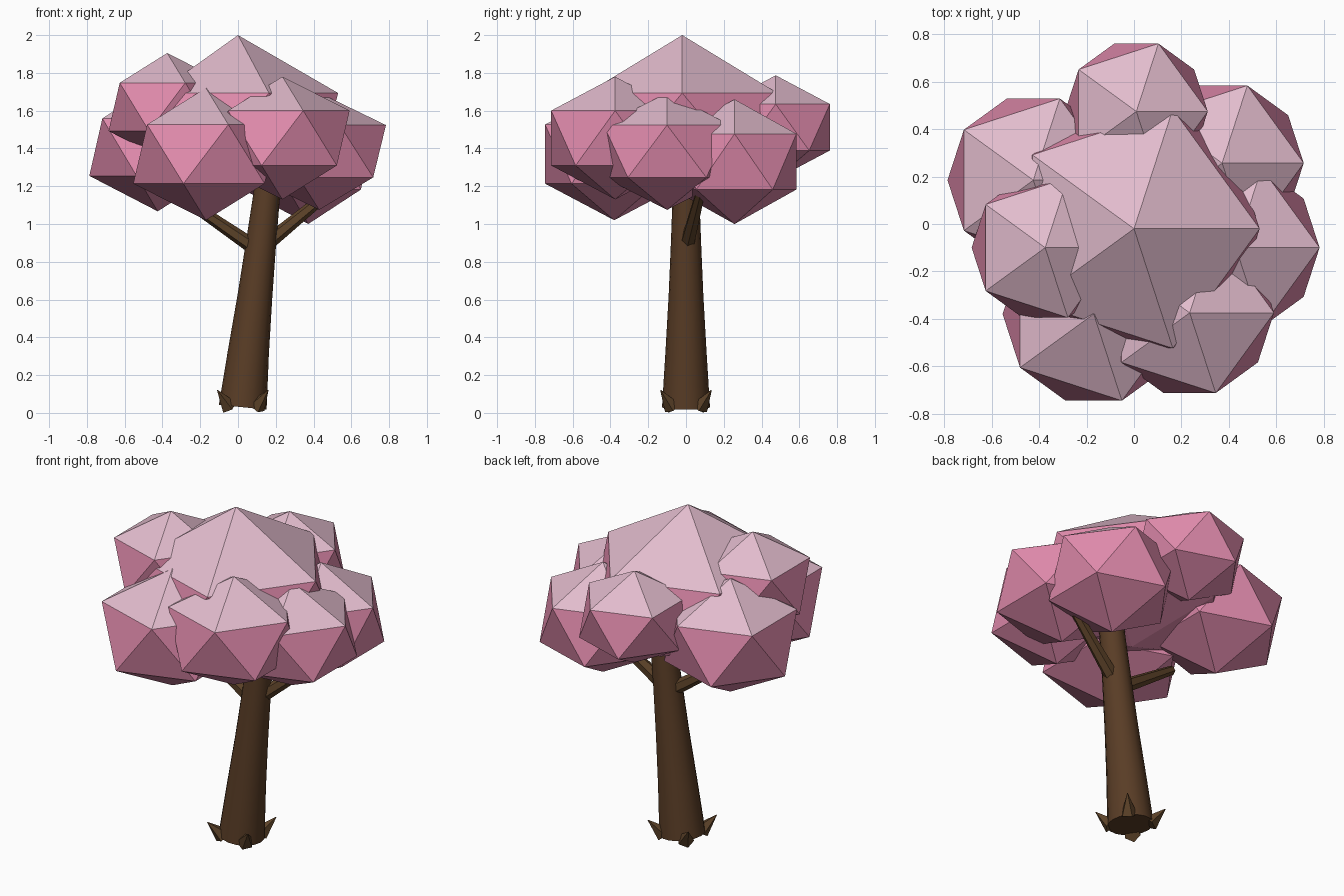
import bpy, bmesh
from math import cos, sin, pi, radians
from mathutils import Vector

cube = bpy.data.objects.get("Cube")
if cube:
    bpy.data.objects.remove(cube, do_unlink=True)


def material(name, rgb):
    m = bpy.data.materials.new(name)
    m.use_nodes = True
    color = (*rgb, 1)
    m.diffuse_color = color
    m.node_tree.nodes["Principled BSDF"].inputs["Base Color"].default_value = color
    return m


pink = material("blossom pink", (0.76, 0.26, 0.42))
pale = material("pale blossom", (0.76, 0.50, 0.61))
bark = material("bark brown", (0.10, 0.046, 0.019))
twig = material("branch brown", (0.11, 0.056, 0.022))


def finish(name, bm, *mats):
    bmesh.ops.recalc_face_normals(bm, faces=bm.faces)
    mesh = bpy.data.meshes.new(name)
    bm.to_mesh(mesh)
    bm.free()
    for m in mats:
        mesh.materials.append(m)
    obj = bpy.data.objects.new(name, mesh)
    bpy.context.collection.objects.link(obj)
    return obj


def blossom(name, center, width, height, under=1.0):
    """Squashed icosahedron with a pale cap; under flattens the lower half."""
    bm = bmesh.new()
    bmesh.ops.create_icosphere(bm, subdivisions=1, radius=1)
    for f in bm.faces:
        f.normal_update()
        f.material_index = 1 if f.normal.z > 0.5 else 0
    for v in bm.verts:
        z = v.co.z * height * (under if v.co.z < 0 else 1)
        v.co = Vector((v.co.x * width, v.co.y * width, z)) + Vector(center)
    return finish(name, bm, pink, pale)


def tube(name, rings, sides, mat):
    """Loft circles given as (centre, radius) along a path."""
    bm = bmesh.new()
    loops = []
    for i, (c, r) in enumerate(rings):
        ahead = Vector(rings[min(i + 1, len(rings) - 1)][0])
        axis = ahead - Vector(rings[max(i - 1, 0)][0])
        turn = Vector((0, 0, 1)).rotation_difference(axis)
        loops.append([bm.verts.new(Vector(c) + turn @ Vector(
            (r * cos(2 * pi * k / sides), r * sin(2 * pi * k / sides), 0)))
            for k in range(sides)])
    for a, b in zip(loops, loops[1:]):
        for k in range(sides):
            n = (k + 1) % sides
            bm.faces.new((a[k], a[n], b[n], b[k]))
    bm.faces.new(loops[0])
    bm.faces.new(loops[-1])
    return finish(name, bm, mat)


# Canopy
blossom("crown_blossom", (0, -0.02, 1.445), 0.593, 0.555, under=0.5)
blossom("front_right_blossom", (-0.17, -0.38, 1.37), 0.43, 0.35)
blossom("front_left_blossom", (0.235, -0.375, 1.455), 0.398, 0.325)
blossom("upper_right_blossom", (-0.375, -0.10, 1.62), 0.347, 0.285)
blossom("left_blossom", (0.43, -0.10, 1.385), 0.395, 0.31)
blossom("back_left_blossom", (0.372, 0.257, 1.33), 0.385, 0.33)
blossom("back_blossom", (0.01, 0.475, 1.512), 0.337, 0.275)
blossom("back_right_blossom", (-0.425, 0.185, 1.407), 0.405, 0.34)

# Leaning trunk
trunk = tube("trunk", [((0.025, 0, 0.03), 0.127), ((0.055, 0, 0.32), 0.109),
                       ((0.09, 0, 0.62), 0.092), ((0.122, 0, 0.9), 0.08),
                       ((0.148, 0, 1.12), 0.072), ((0.165, 0, 1.26), 0.068)],
             16, bark)
bpy.ops.object.select_all(action="DESELECT")
trunk.select_set(True)
bpy.context.view_layer.objects.active = trunk
bpy.ops.object.shade_smooth_by_angle(angle=radians(40))

# Branches
tube("left_branch", [((0.12, 0.0, 0.87), 0.042), ((0.50, 0.08, 1.18), 0.026)], 6, twig)
tube("right_branch", [((0.11, 0.0, 0.86), 0.042), ((-0.30, -0.04, 1.14), 0.026)], 6, twig)

# Root spikes around the foot
for i in range(4):
    a = pi / 4 + i * pi / 2
    out = Vector((cos(a), sin(a), 0))
    base = Vector((0.025, 0, 0.033)) + out * 0.105
    tip = Vector((0.025, 0, 0.12)) + out * 0.19
    tube(f"root_{i + 1}", [(base, 0.047), (tip, 0.002)], 5, twig)
